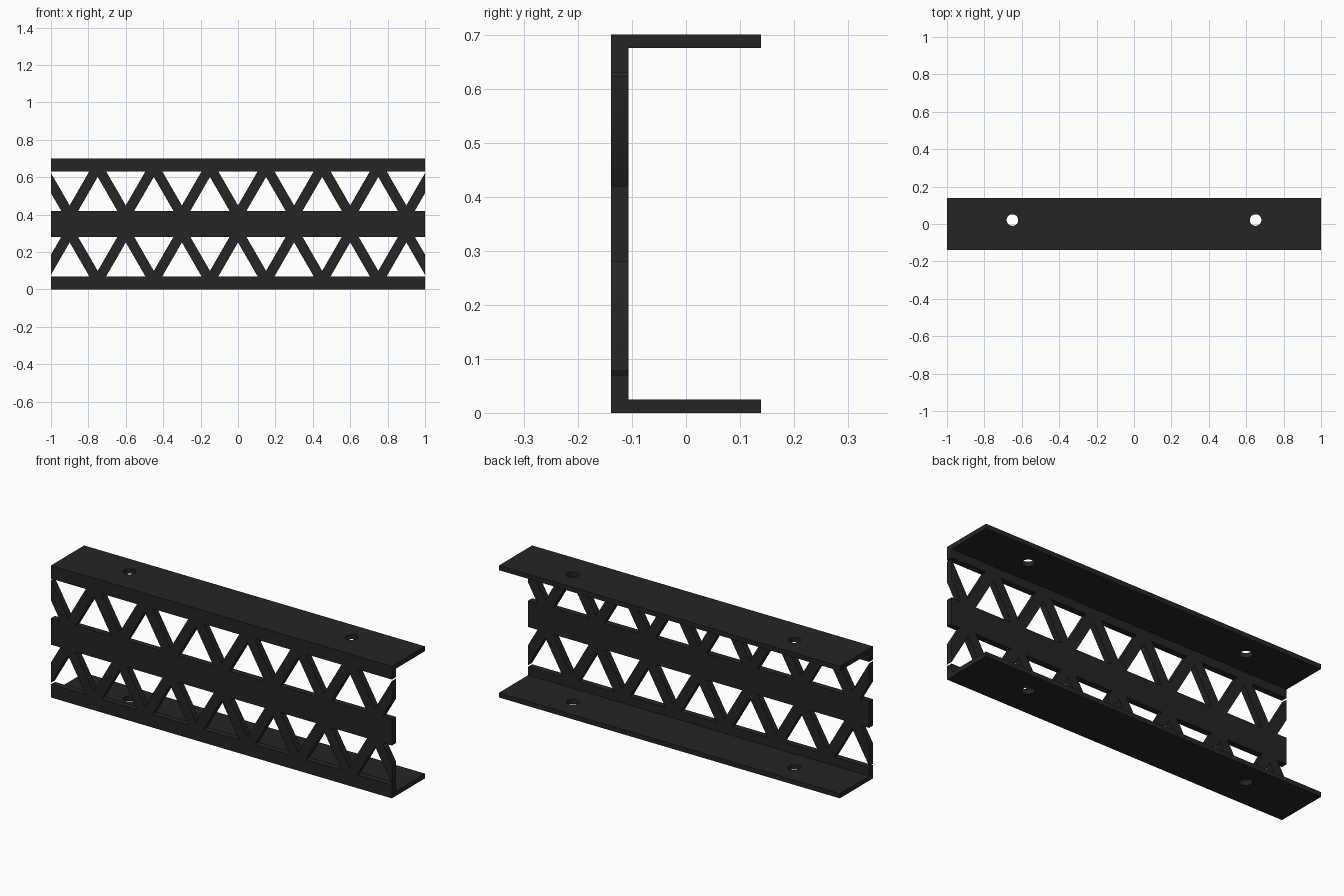
import bpy, bmesh, math

if "Cube" in bpy.data.objects:
    bpy.data.objects.remove(bpy.data.objects["Cube"])

black = bpy.data.materials.new("matte_black")
black.diffuse_color = (0.018, 0.018, 0.018, 1)
black.use_nodes = True
black.node_tree.nodes["Principled BSDF"].inputs["Base Color"].default_value = black.diffuse_color

Y0, Y1, WEB_Y = -0.139, 0.139, -0.106   # front, back, inner face of web
H, FLANGE = 0.70, 0.025
HALF = 0.1046                           # half width of a truss opening
RISE = HALF * math.sqrt(3)


def prism(bm, points, axis, start, length):
    """Extrude a closed 2D outline along x, y or z."""
    place = {"x": lambda a, b: (start, a, b),
             "y": lambda a, b: (a, start, b),
             "z": lambda a, b: (a, b, start)}[axis]
    face = bm.faces.new([bm.verts.new(place(a, b)) for a, b in points])
    new = bmesh.ops.extrude_face_region(bm, geom=[face])["geom"]
    step = tuple(length if k == axis else 0 for k in "xyz")
    bmesh.ops.translate(bm, vec=step,
                        verts=[g for g in new if isinstance(g, bmesh.types.BMVert)])


def make_object(name, bm):
    bmesh.ops.recalc_face_normals(bm, faces=bm.faces)
    mesh = bpy.data.meshes.new(name)
    bm.to_mesh(mesh)
    bm.free()
    mesh.materials.append(black)
    obj = bpy.data.objects.new(name, mesh)
    bpy.context.collection.objects.link(obj)
    return obj


# C-shaped channel
bm = bmesh.new()
prism(bm, [(Y0, 0), (Y1, 0), (Y1, FLANGE), (WEB_Y, FLANGE),
           (WEB_Y, H - FLANGE), (Y1, H - FLANGE), (Y1, H), (Y0, H)], "x", -1, 2)
channel = make_object("truss_channel", bm)

# Triangular truss openings, upper row mirrored to the lower row
bm = bmesh.new()
for i in range(-7, 8):
    x = i * 0.15
    base, tip = (0.42, 0.42 + RISE) if i % 2 else (0.63, 0.63 - RISE)
    for mirror in (False, True):
        b, t = (H - base, H - tip) if mirror else (base, tip)
        prism(bm, [(x - HALF, b), (x + HALF, b), (x, t)], "y", Y0 - 0.05, 0.12)

# Bolt holes through both flanges
for x in (-0.65, 0.65):
    ring = [(x + 0.031 * math.cos(a), 0.021 + 0.031 * math.sin(a))
            for a in (k * math.tau / 32 for k in range(32))]
    prism(bm, ring, "z", -0.1, H + 0.2)
cutter = make_object("opening_cutter", bm)
cutter.hide_render = True

# Cut the openings and drop the helper
cut = channel.modifiers.new("openings", "BOOLEAN")
cut.object = cutter
cut.operation = "DIFFERENCE"
cut.solver = "EXACT"
bpy.context.view_layer.objects.active = channel
channel.select_set(True)
bpy.ops.object.modifier_apply(modifier=cut.name)
bpy.data.objects.remove(cutter)
bpy.ops.object.shade_smooth_by_angle(angle=math.radians(30))
